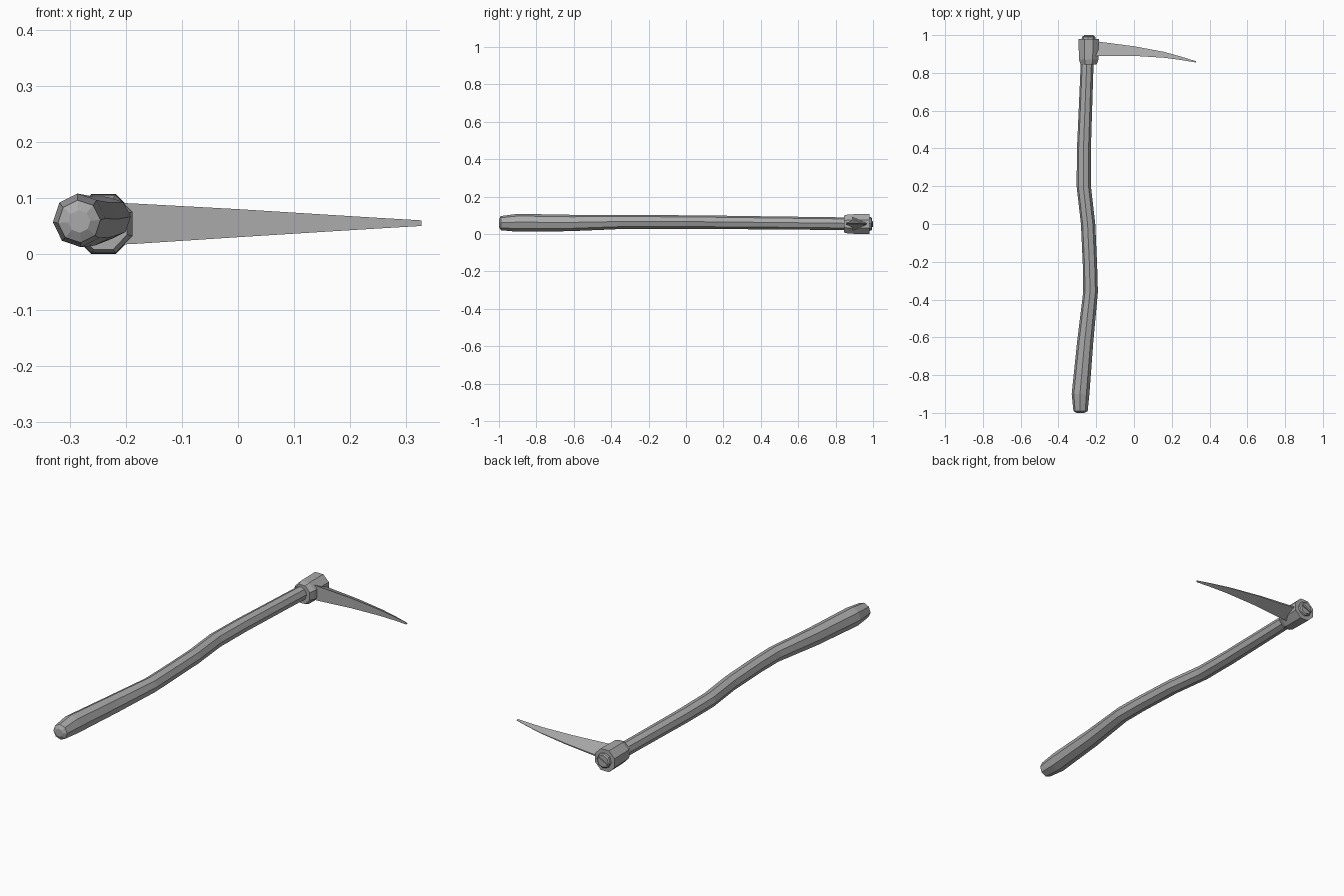
import bpy, bmesh, math
from mathutils import Vector

cube = bpy.data.objects.get("Cube")
if cube:
    bpy.data.objects.remove(cube, do_unlink=True)

grey = bpy.data.materials.new("plain grey")
grey.use_nodes = True
colour = (0.4, 0.4, 0.4, 1)
grey.diffuse_color = colour
grey.node_tree.nodes["Principled BSDF"].inputs["Base Color"].default_value = colour


def loft(name, rings):
    """Skin a row of matching point loops and cap both ends."""
    bm = bmesh.new()
    loops = [[bm.verts.new(p) for p in ring] for ring in rings]
    for a, b in zip(loops, loops[1:]):
        for i in range(len(a)):
            j = (i + 1) % len(a)
            bm.faces.new((a[i], a[j], b[j], b[i]))
    bm.faces.new(loops[0][::-1])
    bm.faces.new(loops[-1])
    bmesh.ops.recalc_face_normals(bm, faces=bm.faces)
    mesh = bpy.data.meshes.new(name)
    bm.to_mesh(mesh)
    bm.free()
    mesh.materials.append(grey)
    obj = bpy.data.objects.new(name, mesh)
    bpy.context.collection.objects.link(obj)
    return obj


def octagon(x, y, z, rx, rz, turn):
    angles = [math.radians(turn + 45 * i) for i in range(8)]
    return [Vector((x + rx * math.cos(a), y, z + rz * math.sin(a))) for a in angles]


# Crooked wooden handle: x, y, z, radius across, radius up
handle = [
    (-0.283, -0.99, 0.058, 0.038, 0.038),
    (-0.283, -0.90, 0.060, 0.047, 0.048),
    (-0.258, -0.62, 0.059, 0.043, 0.044),
    (-0.230, -0.36, 0.064, 0.039, 0.038),
    (-0.233, -0.22, 0.065, 0.038, 0.037),
    (-0.243, 0.00, 0.064, 0.038, 0.036),
    (-0.266, 0.20, 0.062, 0.038, 0.036),
    (-0.265, 0.40, 0.060, 0.037, 0.035),
    (-0.248, 0.85, 0.055, 0.034, 0.034),
    (-0.240, 0.985, 0.054, 0.033, 0.034),
]
rings = [octagon(*h, 4) for h in handle]
rings.insert(0, octagon(-0.283, -1.0, 0.058, 0.02, 0.02, 4))
loft("handle", rings)

# Flared iron collar
collar = [(0.845, 0.046, 0.049), (0.87, 0.056, 0.056),
          (0.93, 0.057, 0.057), (0.98, 0.058, 0.0575)]
loft("collar", [octagon(-0.24, y, 0.0535, rx, rz, 22.5) for y, rx, rz in collar])

# Handle end showing through the collar, split by a wedge
loft("handle_end", [octagon(-0.24, y, 0.054, r, r, 4)
                    for y, r in ((0.97, 0.038), (0.99, 0.036), (0.995, 0.03))])
bpy.ops.mesh.primitive_cube_add(size=1, location=(-0.24, 0.99, 0.054))
wedge = bpy.context.object
wedge.name = "wedge"
wedge.scale = (0.052, 0.02, 0.01)
wedge.rotation_euler.y = math.radians(-25)
wedge.data.materials.append(grey)

# Curved spike, flat in front with a ridge at the back: x, front y, back y, z, half height
spike = [
    (-0.23, 0.89, 0.968, 0.054, 0.038),
    (-0.185, 0.89, 0.965, 0.054, 0.036),
    (0.00, 0.89, 0.941, 0.055, 0.025),
    (0.16, 0.88, 0.911, 0.055, 0.015),
    (0.25, 0.868, 0.886, 0.055, 0.0095),
    (0.327, 0.855, 0.862, 0.055, 0.005),
]
loft("spike", [[Vector((x, f, z - h)), Vector((x, f, z + h)),
                Vector((x, b, z + h * 0.1)), Vector((x, b, z - h * 0.1))]
               for x, f, b, z, h in spike])
